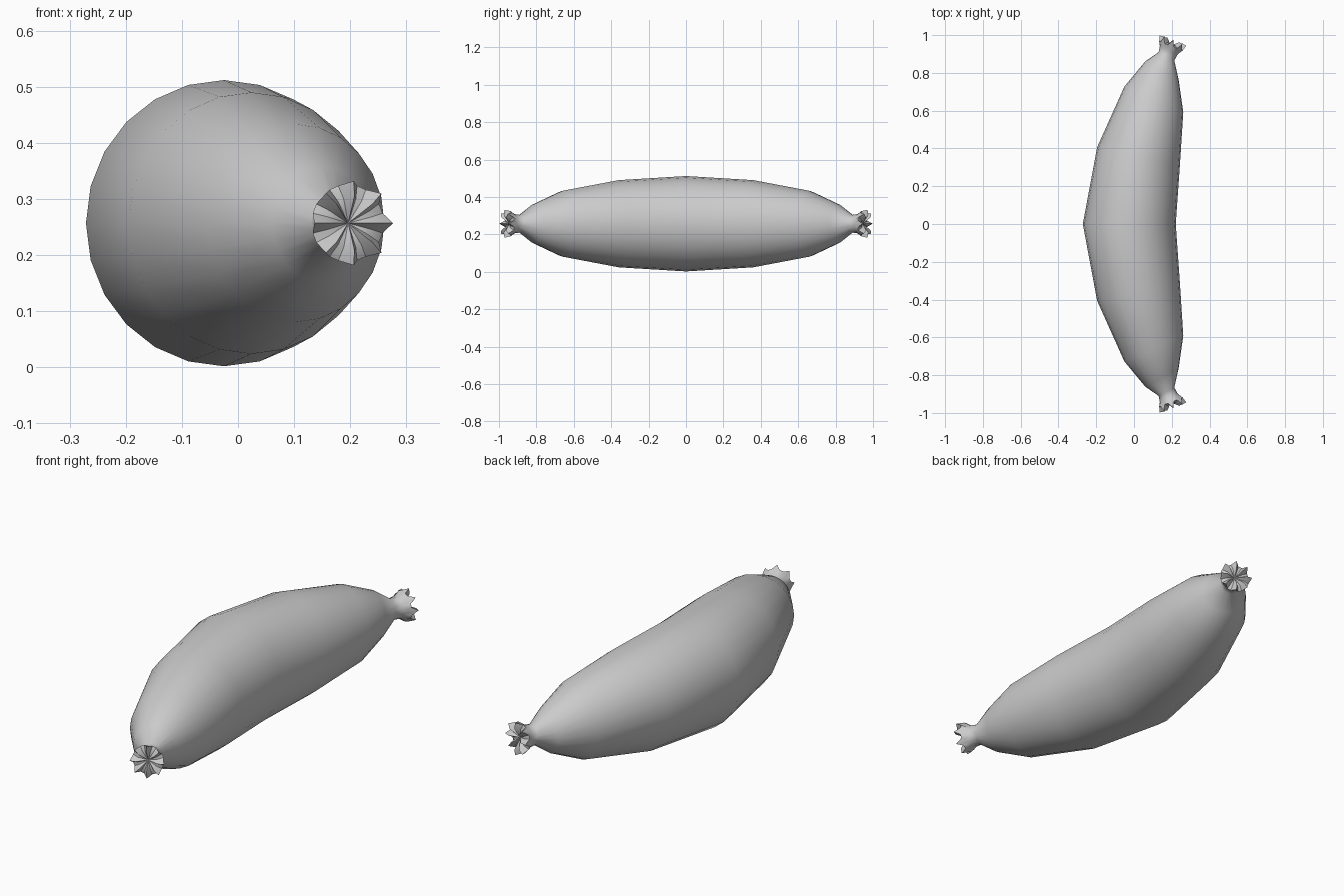
import bpy, bmesh
from math import sin, cos, pi, radians
from mathutils import Vector

if "Cube" in bpy.data.objects:
    bpy.data.objects.remove(bpy.data.objects["Cube"])

SIDES = 24
ZC = 0.257
# centre x, centre y, tilt in degrees, in-plane radius, vertical radius, ruffle depth, ruffle radius
rings = [
    (-0.025, 0.00, 0, 0.246, 0.255, 0, 0),
    (0.024, 0.36, 12, 0.224, 0.233, 0, 0),
    (0.105, 0.66, 23.5, 0.170, 0.176, 0, 0),
    (0.148, 0.812, 29, 0.101, 0.104, 0, 0),
    (0.172, 0.888, 28, 0.047, 0.047, 0, 0),
    (0.183, 0.917, 24, 0.049, 0.049, 0.003, 0.003),
    # flared ruffle: outer rim, lip, folded inside
    (0.199, 0.952, 21, 0.071, 0.071, 0.020, 0.004),
    (0.202, 0.960, 21, 0.046, 0.046, 0.016, 0.003),
    (0.199, 0.952, 21, 0.022, 0.022, 0.007, 0.0),
]

bm = bmesh.new()
loops = []
for cx, cy, tilt, ru, rz, depth, flare in rings:
    a = radians(tilt)
    u = Vector((cos(a), -sin(a), 0))
    n = Vector((sin(a), cos(a), 0))
    loop = []
    for i in range(SIDES):
        t = 2 * pi * i / SIDES
        wave = cos(8 * t)
        p = Vector((cx, cy, ZC)) + u * (ru + flare * wave) * cos(t) + n * depth * wave
        p.z += (rz + flare * wave) * sin(t)
        loop.append(bm.verts.new(p))
    loops.append(loop)
for lo, hi in zip(loops, loops[1:]):
    for i in range(SIDES):
        j = (i + 1) % SIDES
        bm.faces.new((lo[i], lo[j], hi[j], hi[i]))
# sunken centre of the tied end
tip = bm.verts.new((0.196, 0.944, ZC))
for i in range(SIDES):
    bm.faces.new((loops[-1][i], loops[-1][(i + 1) % SIDES], tip))

# mirror to the other half
geom = bm.verts[:] + bm.edges[:] + bm.faces[:]
bmesh.ops.mirror(bm, geom=geom, axis='Y', merge_dist=0.0005)
bmesh.ops.remove_doubles(bm, verts=bm.verts[:], dist=0.0003)
bmesh.ops.recalc_face_normals(bm, faces=bm.faces[:])

mesh = bpy.data.meshes.new("sausage")
bm.to_mesh(mesh)
bm.free()
obj = bpy.data.objects.new("sausage", mesh)
bpy.context.collection.objects.link(obj)
bpy.context.view_layer.objects.active = obj
obj.select_set(True)
bpy.ops.object.shade_smooth_by_angle(angle=radians(50))
